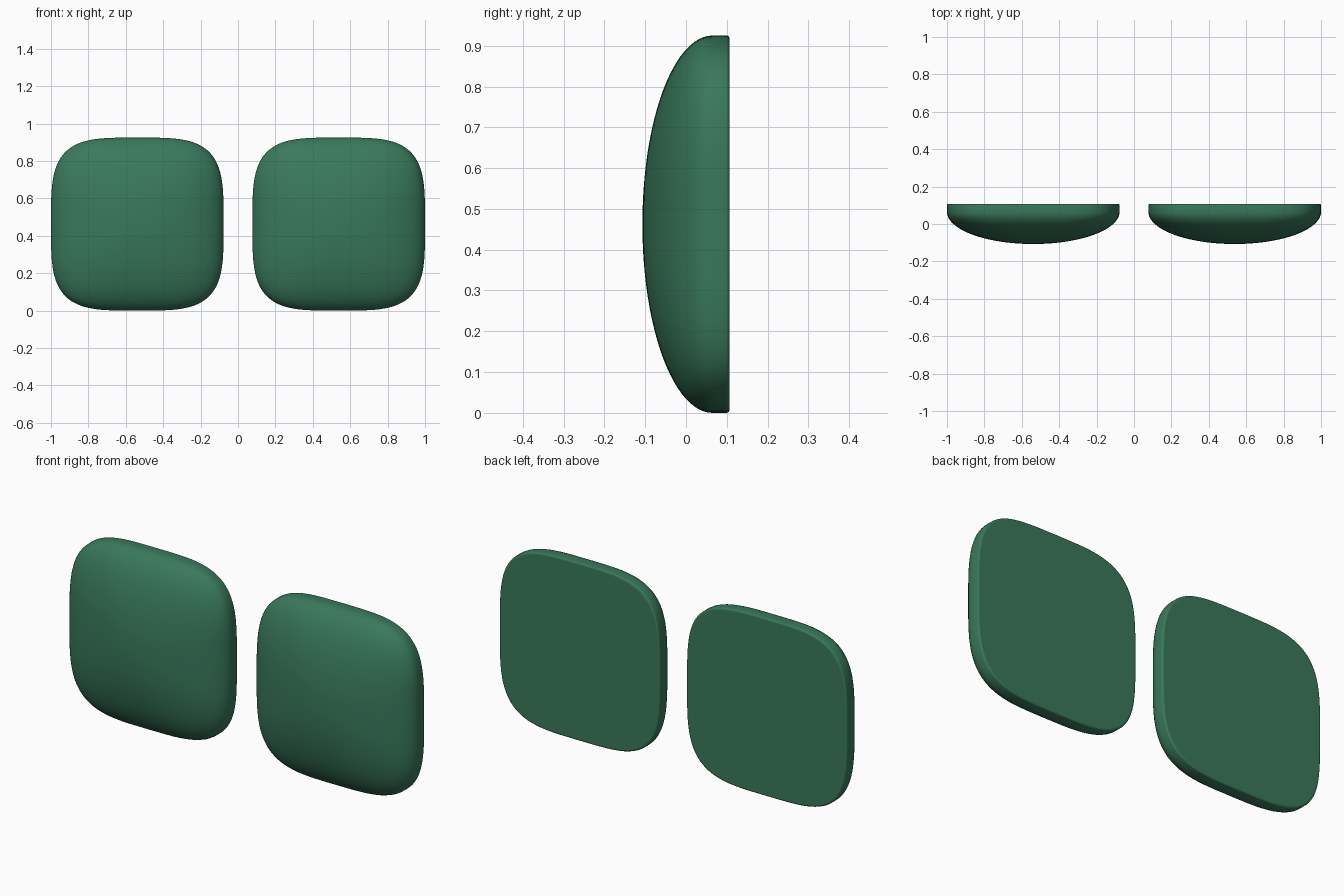
import bpy, bmesh, math

if "Cube" in bpy.data.objects:
    bpy.data.objects.remove(bpy.data.objects["Cube"])

HALF, CX, CZ = 0.4615, 0.5385, 0.4625
BACK, BELLY = 0.107, 0.065
SEG = 96


def spow(v, p):
    return math.copysign(abs(v) ** p, v)


# Side profile as (radius factor, y): domed front, short wall, tiny rounded back edge
profile = []
for i in range(1, 25):
    a = i / 24 * math.pi / 2
    profile.append((math.sin(a), BELLY - (BACK + BELLY) * math.cos(a)))
for i in range(5):
    a = i / 4 * math.pi / 2
    profile.append((1 - 0.018 * (1 - math.cos(a)), BACK - 0.008 + 0.008 * math.sin(a)))


def make_pad(name, cx, mat):
    bm = bmesh.new()
    rings = []
    for r, y in profile:
        n = 2.2 + 1.6 * r * r          # outline gets squarer toward the rim
        ring = []
        for k in range(SEG):
            t = 2 * math.pi * k / SEG
            c, s = math.cos(t), math.sin(t)
            ring.append(bm.verts.new((cx + HALF * r * spow(c, 2 / n), y,
                                      CZ + CZ * r * spow(s, 2 / n))))
        rings.append(ring)
    for a, b in zip(rings, rings[1:]):
        for k in range(SEG):
            j = (k + 1) % SEG
            bm.faces.new((a[k], a[j], b[j], b[k]))
    # Front tip and flat back
    tip = bm.verts.new((cx, -BACK, CZ))
    for k in range(SEG):
        bm.faces.new((tip, rings[0][(k + 1) % SEG], rings[0][k]))
    bm.faces.new(rings[-1])
    bmesh.ops.recalc_face_normals(bm, faces=bm.faces)
    for f in bm.faces:
        f.smooth = len(f.verts) < 5
    me = bpy.data.meshes.new(name)
    bm.to_mesh(me)
    bm.free()
    me.materials.append(mat)
    ob = bpy.data.objects.new(name, me)
    bpy.context.collection.objects.link(ob)


green = bpy.data.materials.new("green")
green.diffuse_color = (0.04, 0.19, 0.105, 1)
green.use_nodes = True
green.node_tree.nodes["Principled BSDF"].inputs["Base Color"].default_value = green.diffuse_color

# Two matching pads side by side
make_pad("left_pad", -CX, green)
make_pad("right_pad", CX, green)
